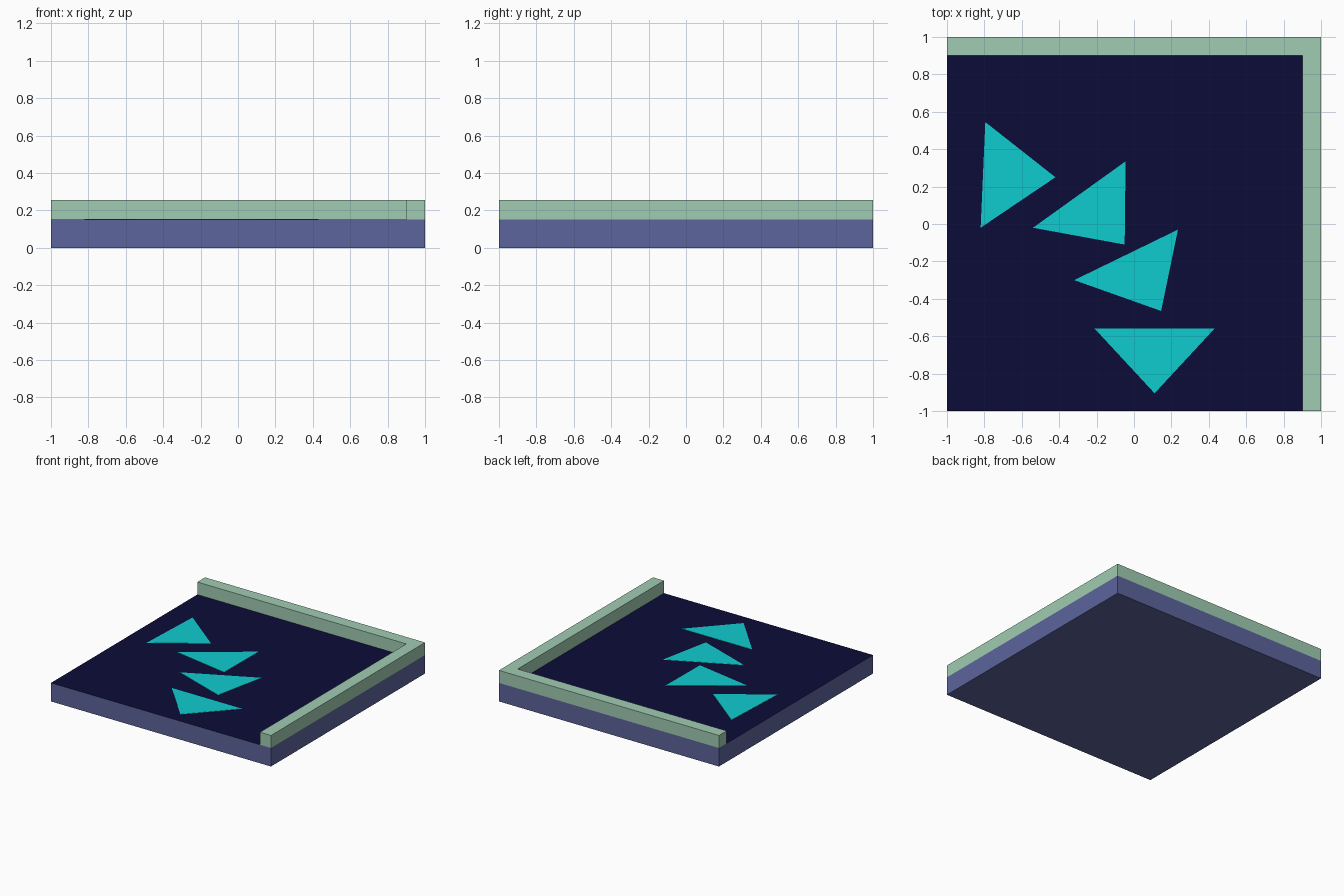
import bpy
import bmesh

if "Cube" in bpy.data.objects:
    bpy.data.objects.remove(bpy.data.objects["Cube"])

BASE_TOP = 0.152
RIM_TOP = 0.255


def material(name, rgb):
    lin = [((c / 255 + 0.055) / 1.055) ** 2.4 if c > 10 else c / 255 / 12.92 for c in rgb]
    mat = bpy.data.materials.new(name)
    mat.diffuse_color = (*lin, 1)
    mat.use_nodes = True
    mat.node_tree.nodes["Principled BSDF"].inputs["Base Color"].default_value = mat.diffuse_color
    return mat


def prism(name, outline, z0, z1, *mats):
    """Extrude a flat outline (counter-clockwise) from z0 up to z1."""
    bm = bmesh.new()
    face = bm.faces.new([bm.verts.new((x, y, z0)) for x, y in outline])
    ext = bmesh.ops.extrude_face_region(bm, geom=[face], use_keep_orig=True)
    verts = [v for v in ext["geom"] if isinstance(v, bmesh.types.BMVert)]
    bmesh.ops.translate(bm, vec=(0, 0, z1 - z0), verts=verts)
    bmesh.ops.recalc_face_normals(bm, faces=bm.faces)
    # a second material, if given, goes on the upward face
    for f in bm.faces:
        f.material_index = 1 if len(mats) > 1 and f.normal.z > 0.5 else 0
    mesh = bpy.data.meshes.new(name)
    bm.to_mesh(mesh)
    bm.free()
    for m in mats:
        mesh.materials.append(m)
    obj = bpy.data.objects.new(name, mesh)
    bpy.context.collection.objects.link(obj)
    return obj


slate = material("slate_blue", (93, 101, 156))
navy = material("dark_navy", (12, 12, 56))
green = material("pale_green", (160, 204, 178))
cyan = material("cyan", (15, 204, 207))

# Floor slab with a navy top
prism("base_slab", [(-1, -1), (1, -1), (1, 1), (-1, 1)], 0, BASE_TOP, slate, navy)

# L-shaped raised rim along the back and right edges
prism("corner_rim", [(0.9, -1), (1, -1), (1, 1), (-1, 1), (-1, 0.9), (0.9, 0.9)],
      BASE_TOP, RIM_TOP, green)

# Painted arrow triangles as very thin plates
triangles = [
    [(-0.795, 0.545), (-0.82, -0.02), (-0.42, 0.25)],
    [(-0.045, 0.335), (-0.54, -0.02), (-0.05, -0.11)],
    [(0.235, -0.03), (-0.32, -0.30), (0.145, -0.465)],
    [(-0.21, -0.56), (0.11, -0.905), (0.43, -0.56)],
]
for i, tri in enumerate(triangles, 1):
    prism(f"arrow_mark_{i}", tri, BASE_TOP, BASE_TOP + 0.002, cyan)
